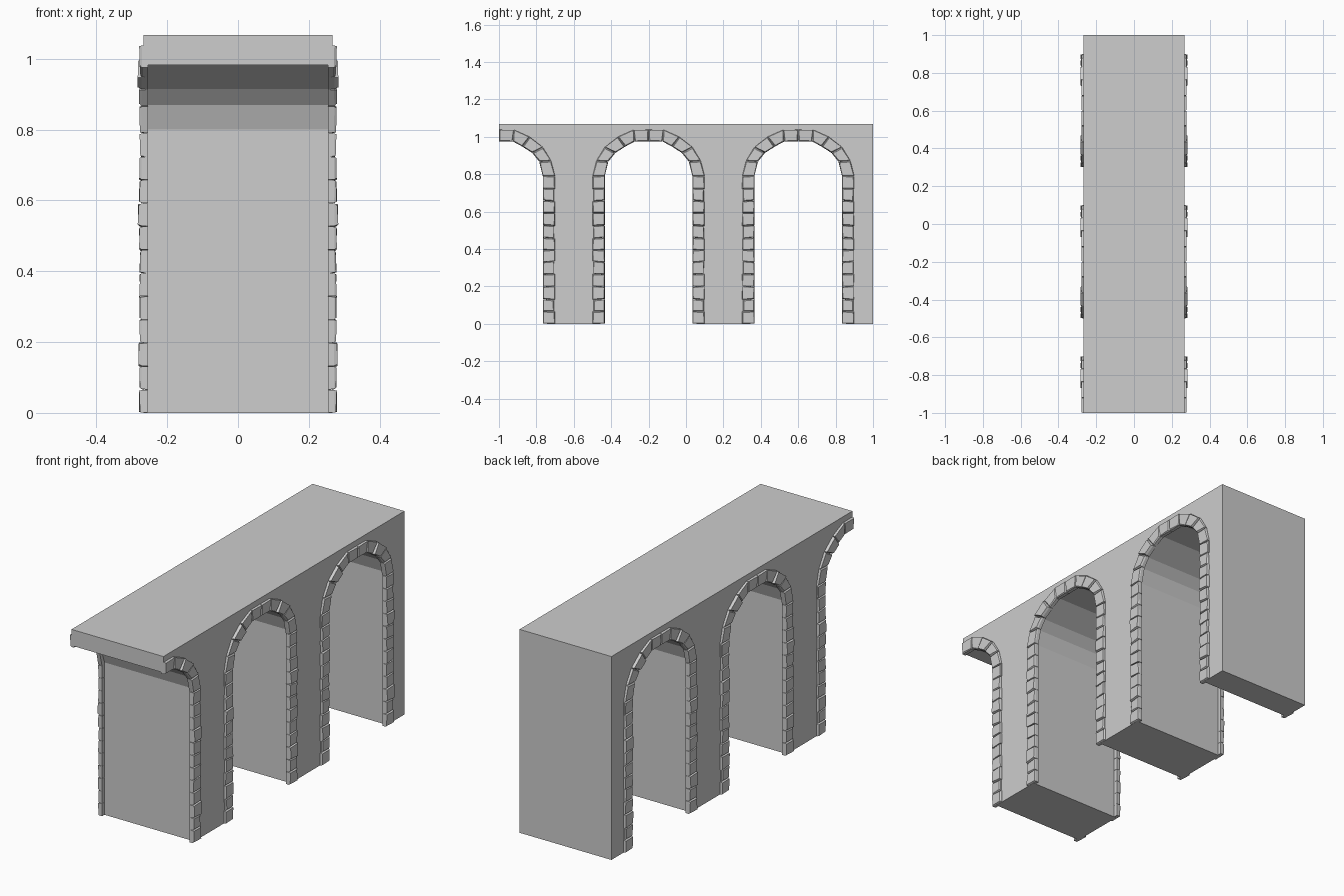
import bpy, bmesh, random
from mathutils import Vector

random.seed(4)
cube = bpy.data.objects.get("Cube")
if cube:
    bpy.data.objects.remove(cube, do_unlink=True)

HALF_X = 0.267          # half width of the bridge
TOP = 1.068             # deck height
CENTRES = (-1.0, -0.2, 0.6)
COURSES = 12
SPRING = 0.79           # height where the jambs meet the arch

stone = bpy.data.materials.new("grey_stone")
stone.use_nodes = True
GREY = (0.61, 0.61, 0.61, 1)
stone.diffuse_color = GREY
stone.node_tree.nodes["Principled BSDF"].inputs["Base Color"].default_value = GREY


def make_object(name, bm):
    bmesh.ops.recalc_face_normals(bm, faces=bm.faces)
    mesh = bpy.data.meshes.new(name)
    bm.to_mesh(mesh)
    bm.free()
    mesh.materials.append(stone)
    obj = bpy.data.objects.new(name, mesh)
    bpy.context.collection.objects.link(obj)
    return obj


# Half of an opening, from the crown down to the ground, set back behind the edging
opening = [(0, 0.983), (0.075, 0.983), (0.19, 0.915), (0.23, 0.87), (0.256, 0.80), (0.256, 0)]

# Bridge body: side profile with three openings, extruded across
profile = [(-1, TOP)]
for c in CENTRES:
    if c > -1:
        profile += [(c - y, z) for y, z in reversed(opening[1:])]
    else:
        profile.append((c, opening[0][1]))
    profile += [(c + y, z) for y, z in opening[1:]]
profile += [(1, 0), (1, TOP)]
bm = bmesh.new()
face = bm.faces.new([bm.verts.new((-HALF_X, y, z)) for y, z in profile])
side = bmesh.ops.extrude_face_region(bm, geom=[face])
bmesh.ops.translate(bm, vec=(2 * HALF_X, 0, 0),
                    verts=[v for v in side["geom"] if isinstance(v, bmesh.types.BMVert)])
make_object("bridge_body", bm)


def add_stone(bm, corners, bulge):
    """Rough block: a full outline at the back, a chipped smaller outline in front."""
    mid = sum(corners, Vector((0, 0))) / 4
    rings = []
    for x, inset, chip in ((0.254, 0.0005, 0), (0.272, 0.0005, 0.002), (0.2765 + bulge, 0.003, 0.006)):
        ring = []
        for p in corners:
            d = (mid - p).normalized() * (inset + random.uniform(0, chip))
            depth = x + random.uniform(-chip, chip) / 3
            ring.append(bm.verts.new((depth, p.x + d.x, p.y + d.y)))
        rings.append(ring)
    bm.faces.new(rings[0])
    bm.faces.new(rings[-1])
    for a, b in zip(rings, rings[1:]):
        for i in range(4):
            j = (i + 1) % 4
            bm.faces.new((a[i], a[j], b[j], b[i]))


# Joints of the stone edging: inner and outer ends, crown to ground
inner = [(0, 0.975), (0.073, 0.975), (0.125, 0.947), (0.178, 0.913), (0.215, 0.866), (0.234, SPRING)]
outer = [(0, 1.038), (0.08, 1.038), (0.165, 1.0), (0.235, 0.945), (0.28, 0.872), (0.3, SPRING)]
for k in range(COURSES - 1, -1, -1):
    z = SPRING * k / COURSES
    tilt = random.uniform(-0.006, 0.006) if k else 0
    inner.append((0.234, z))
    outer.append((0.3, z + tilt))


def edging(name, centre, full):
    """Edging on both sides of the bridge; full openings are mirrored about their centre."""
    random.seed(7)
    bm = bmesh.new()
    for i in range(len(inner) - 1):
        a, b, c, d = (Vector(p) for p in (inner[i], outer[i], outer[i + 1], inner[i + 1]))
        if i >= 5 and i % 3 == 0:                 # some jamb stones are shorter
            b.x -= 0.004
            c.x -= 0.004
        add_stone(bm, (a, b, c, d), 0.005 if i % 6 == 2 else random.uniform(0, 0.002))
    for v in bm.verts:                            # keep the edging inside its half and above ground
        v.co.y = max(v.co.y, 0)
        v.co.z = max(v.co.z, 0)
    obj = make_object(name, bm)
    obj.location.y = centre
    mirror = obj.modifiers.new("mirror", "MIRROR")
    mirror.use_axis = (True, full, False)
    mirror.use_mirror_merge = False


for label, c in zip(("front", "middle", "back"), CENTRES):
    edging(label + "_arch_stones", c, c > -1)
